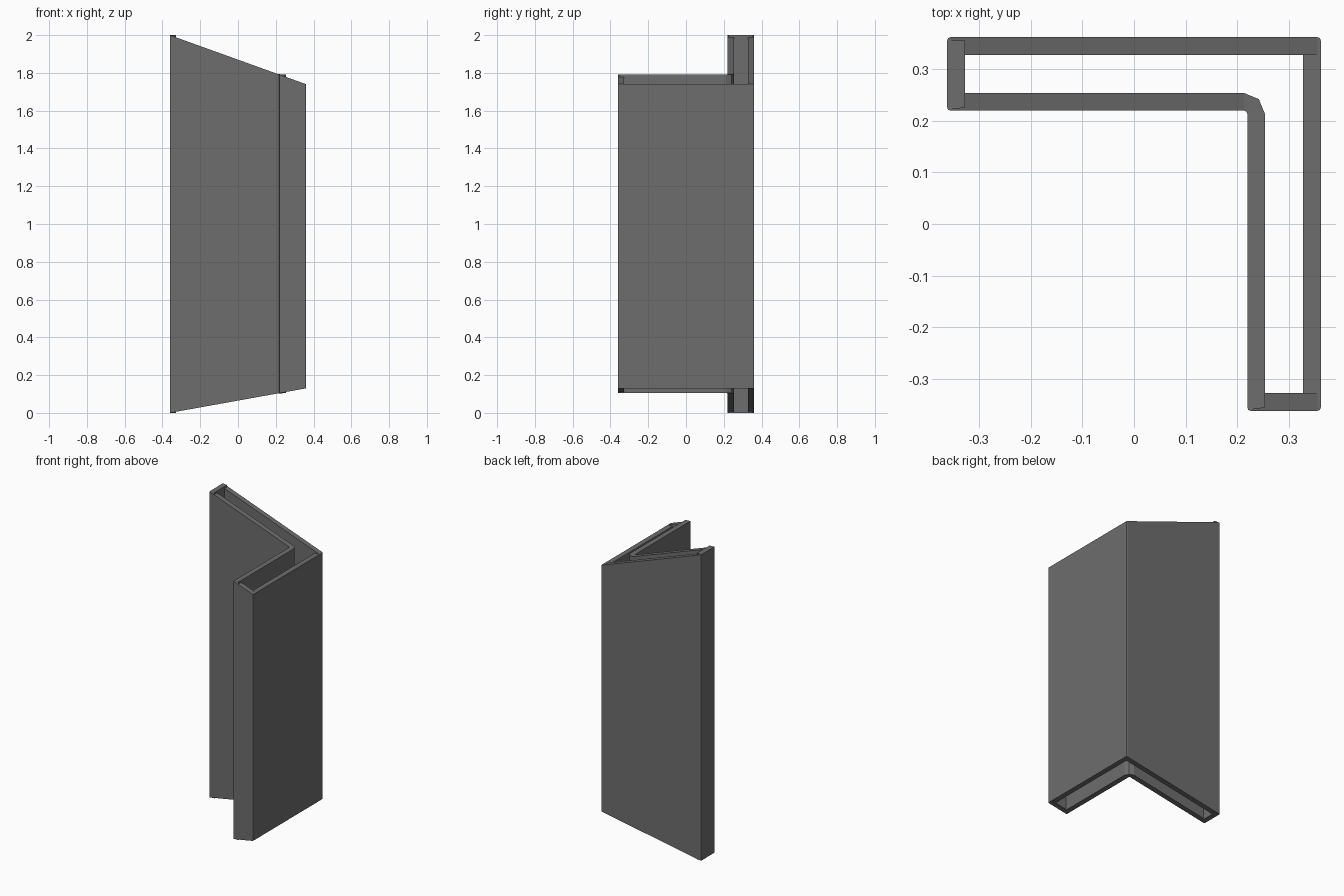
import bpy, bmesh, math
from mathutils import Vector

if "Cube" in bpy.data.objects:
    bpy.data.objects.remove(bpy.data.objects["Cube"])

WALL, R = 0.034, 0.006          # wall thickness, edge rounding
A, B = 0.361, 0.219             # outer and inner extents of the L


def top_z(x):
    return 2.0 - 0.26 * (x + A) / (2 * A)


def bottom_z(x):
    return 0.13 * (x + A) / (2 * A)


def normal(deg):
    a = math.radians(deg)
    return Vector((math.cos(a), math.sin(a)))


# L outline, counter-clockwise: x, y, turn (+1 convex, -1 concave)
corners = [(-A, B, 1), (B, B, -1), (B, -A, 1), (A, -A, 1), (A, A, 1), (-A, A, 1)]
outer, inner, heights = [], [], []
angle = 180
for x, y, turn in corners:
    diagonal = normal(angle) + normal(angle + 90 * turn)
    centre = Vector((x, y)) - turn * R * diagonal
    for k in range(3):
        n = normal(angle + 45 * k * turn)
        p = centre + turn * R * n
        outer.append(p)
        inner.append(p - WALL * n)      # wall thickened straight inwards
        heights.append((bottom_z(p.x), top_z(p.x)))
    angle += 90 * turn

# Closed skin: outer wall, top rim, inner wall, bottom rim
bm = bmesh.new()
rings = [[bm.verts.new((p.x, p.y, h[level])) for p, h in zip(points, heights)]
         for points, level in ((outer, 0), (outer, 1), (inner, 1), (inner, 0))]
count = len(outer)
for r in range(4):
    low, high = rings[r], rings[(r + 1) % 4]
    for i in range(count):
        j = (i + 1) % count
        bm.faces.new((low[i], low[j], high[j], high[i]))

mesh = bpy.data.meshes.new("angled_corner_tube")
bm.to_mesh(mesh)
bm.free()
tube = bpy.data.objects.new("angled_corner_tube", mesh)
bpy.context.collection.objects.link(tube)

# Dark grey finish
dark = bpy.data.materials.new("dark_grey")
dark.diffuse_color = (0.155, 0.155, 0.155, 1)
dark.use_nodes = True
dark.node_tree.nodes["Principled BSDF"].inputs["Base Color"].default_value = dark.diffuse_color
mesh.materials.append(dark)
